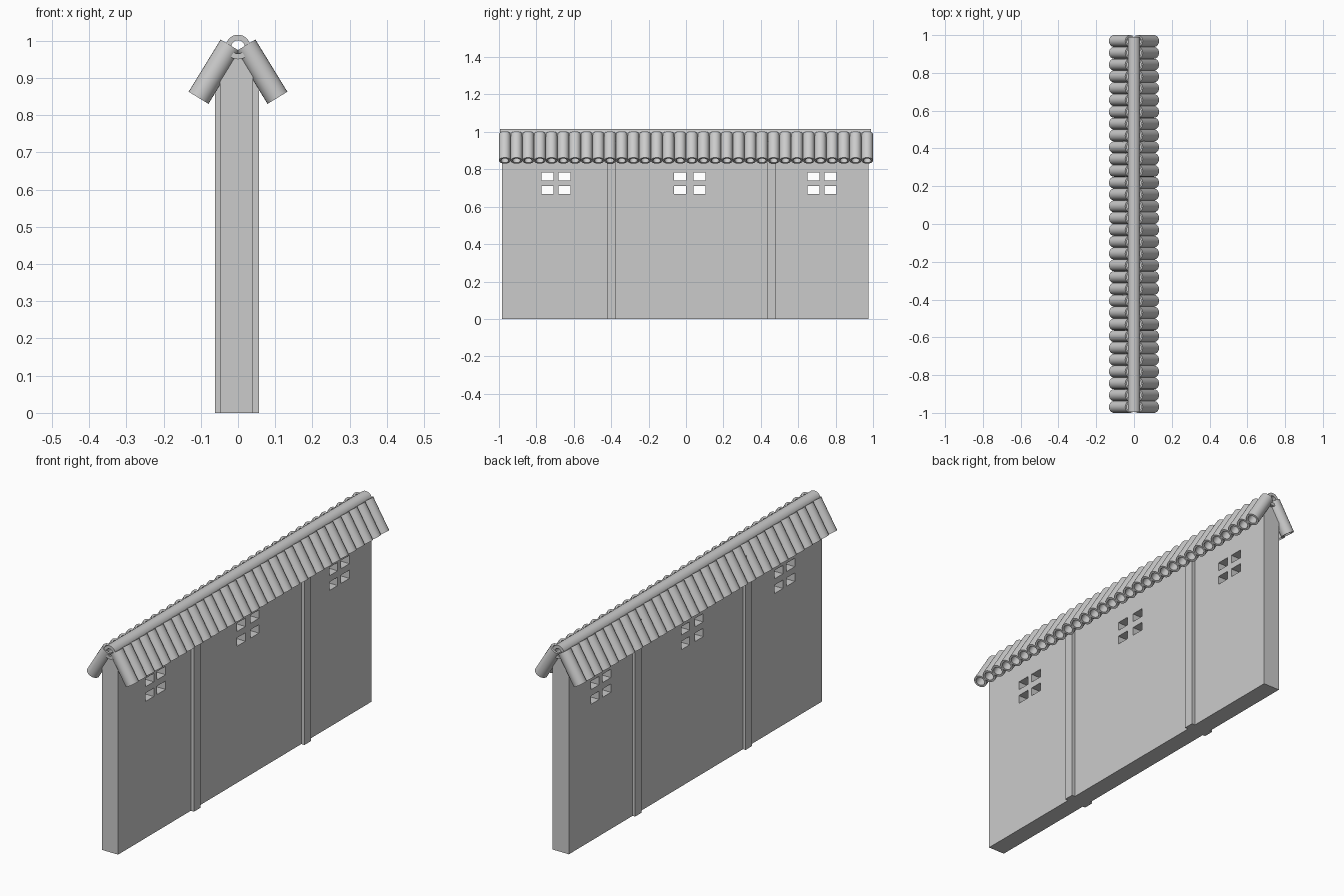
import bpy
import bmesh
import math
from mathutils import Vector, Matrix

default = bpy.data.objects.get("Cube")
if default:
    bpy.data.objects.remove(default, do_unlink=True)

# Single plain grey material
grey = bpy.data.materials.new("plain_grey")
grey.use_nodes = True
colour = (0.6, 0.6, 0.6, 1.0)
grey.diffuse_color = colour
grey.node_tree.nodes["Principled BSDF"].inputs["Base Color"].default_value = colour


def make_object(name, bm):
    bmesh.ops.recalc_face_normals(bm, faces=bm.faces)
    mesh = bpy.data.meshes.new(name)
    bm.to_mesh(mesh)
    bm.free()
    mesh.materials.append(grey)
    obj = bpy.data.objects.new(name, mesh)
    bpy.context.collection.objects.link(obj)
    return obj


def add_box(bm, low, high):
    low, high = Vector(low), Vector(high)
    matrix = Matrix.Translation((low + high) / 2) @ Matrix.Diagonal((*(high - low), 1))
    bmesh.ops.create_cube(bm, size=1, matrix=matrix)


def add_tube(bm, start, end, outer, inner, sides=24):
    """Hollow tube: a rectangular section carried round the axis."""
    start, end = Vector(start), Vector(end)
    turn = (end - start).to_track_quat("Z", "Y")
    section = [(start, outer), (end, outer), (end, inner), (start, inner)]
    rings = []
    for centre, radius in section:
        ring = []
        for i in range(sides):
            a = math.tau * i / sides
            offset = Vector((math.cos(a), math.sin(a), 0)) * radius
            ring.append(bm.verts.new(centre + turn @ offset))
        rings.append(ring)
    for k in range(4):
        a, b = rings[k], rings[(k + 1) % 4]
        for i in range(sides):
            j = (i + 1) % sides
            bm.faces.new((a[i], a[j], b[j], b[i]))


def smooth(obj):
    bpy.ops.object.select_all(action="DESELECT")
    obj.select_set(True)
    bpy.context.view_layer.objects.active = obj
    bpy.ops.object.shade_smooth_by_angle(angle=math.radians(35))


# Wall slab
bm = bmesh.new()
add_box(bm, (-0.048, -0.985, 0), (0.04, 0.975, 0.955))
wall = make_object("wall", bm)

# Three groups of four openings cut through the wall
bm = bmesh.new()
for left_y, right_y in ((-0.773, -0.682), (-0.064, 0.04), (0.65, 0.741)):
    for y in (left_y, right_y):
        for z in (0.669, 0.741):
            add_box(bm, (-0.2, y, z), (0.2, y + 0.064, z + 0.041))
cutter = make_object("window_cutter", bm)
cutter.hide_render = True

cut = wall.modifiers.new("window_openings", "BOOLEAN")
cut.operation = "DIFFERENCE"
cut.solver = "EXACT"
cut.object = cutter
bpy.ops.object.select_all(action="DESELECT")
wall.select_set(True)
bpy.context.view_layer.objects.active = wall
bpy.ops.object.modifier_apply(modifier=cut.name)
bpy.data.objects.remove(cutter, do_unlink=True)

# Posts standing proud on both wall faces
for name, y in (("front_post", -0.422), ("back_post", 0.433)):
    bm = bmesh.new()
    add_box(bm, (-0.062, y, 0), (0.057, y + 0.049, 0.95))
    make_object(name, bm)

# Rows of sloping tube tiles on each side
tile_count = 32
pitch = 2 / tile_count
for name, side in (("left_roof_tiles", 1), ("right_roof_tiles", -1)):
    bm = bmesh.new()
    for i in range(tile_count):
        y = -1 + pitch * (i + 0.5)
        add_tube(bm, (side * 0.02, y, 0.987), (side * 0.106, y, 0.8465), pitch / 2, 0.021)
    smooth(make_object(name, bm))

# Ridge tube along the top
bm = bmesh.new()
add_tube(bm, (0, -0.995, 0.983), (0, 0.99, 0.983), 0.033, 0.018, 32)
smooth(make_object("ridge_tube", bm))
